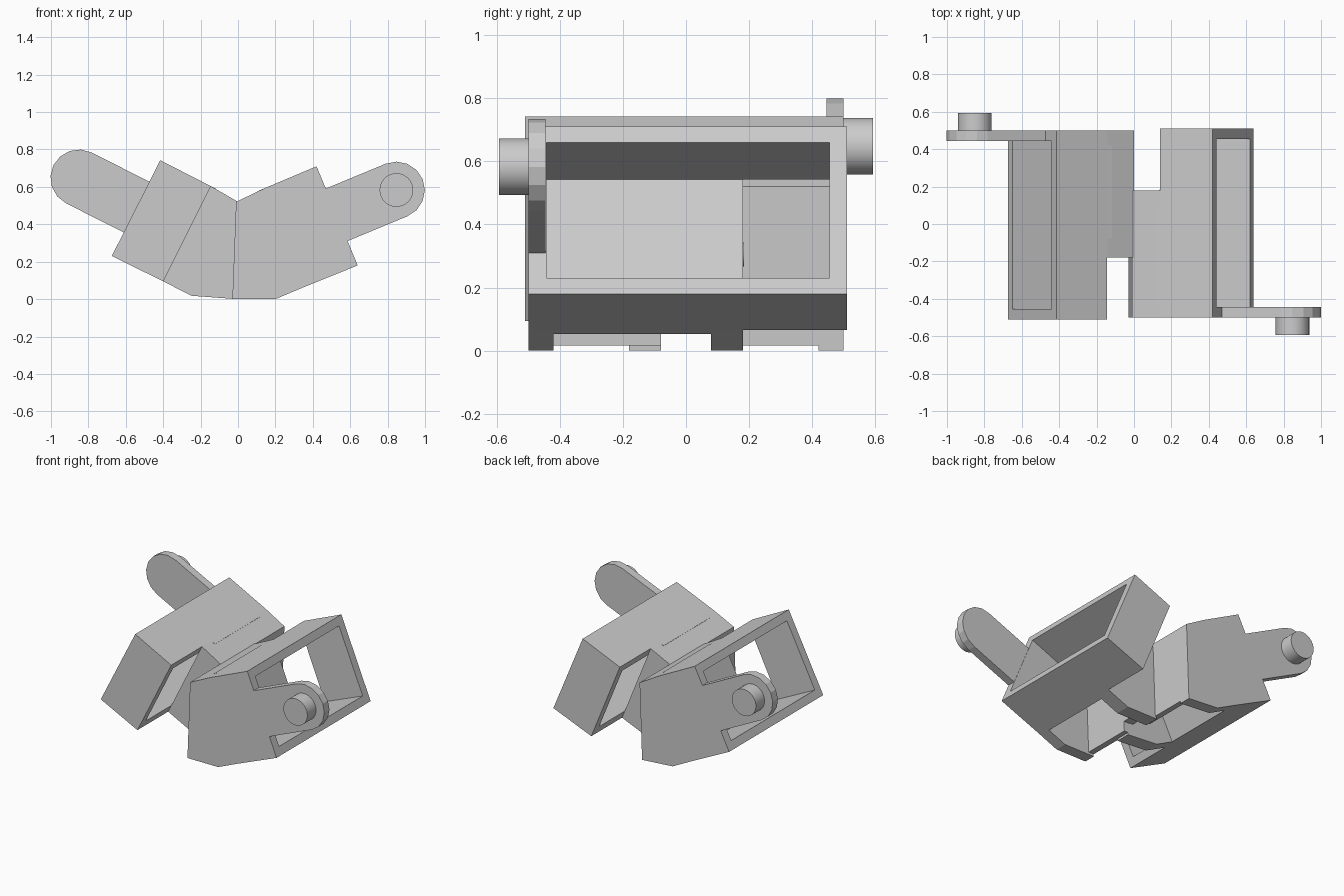
import bpy, bmesh, math
from mathutils import Vector, Matrix

cube = bpy.data.objects.get("Cube")
if cube:
    bpy.data.objects.remove(cube, do_unlink=True)

grey = bpy.data.materials.new("plain_grey")
grey.use_nodes = True
grey.diffuse_color = (0.6, 0.6, 0.6, 1)
grey.node_tree.nodes["Principled BSDF"].inputs["Base Color"].default_value = (0.6, 0.6, 0.6, 1)

# The second link is the first one tilted slightly and turned half way round
LINKS = {
    "left": Matrix.Identity(4),
    "right": (Matrix.Rotation(math.pi, 4, "Z")
              @ Matrix.Translation((0.05, 0, 0.003))
              @ Matrix.Rotation(-0.075, 4, "Y")),
}


def prism(name, profile, y0, y1, place, smooth=False):
    """Extrude an x-z profile from y0 to y1."""
    bm = bmesh.new()
    face = bm.faces.new([bm.verts.new((p[0], y0, p[1])) for p in profile])
    new = bmesh.ops.extrude_face_region(bm, geom=[face])["geom"]
    bmesh.ops.translate(bm, vec=(0, y1 - y0, 0),
                        verts=[g for g in new if isinstance(g, bmesh.types.BMVert)])
    bmesh.ops.recalc_face_normals(bm, faces=bm.faces)
    bm.transform(place)
    mesh = bpy.data.meshes.new(name)
    bm.to_mesh(mesh)
    bm.free()
    mesh.materials.append(grey)
    obj = bpy.data.objects.new(name, mesh)
    bpy.context.collection.objects.link(obj)
    if smooth:
        bpy.ops.object.select_all(action="DESELECT")
        obj.select_set(True)
        bpy.context.view_layer.objects.active = obj
        bpy.ops.object.shade_smooth_by_angle(angle=math.radians(30))


def arc(centre, radius, start, end, steps):
    return [centre + radius * Vector((math.cos(a), math.sin(a)))
            for a in (start + (end - start) * i / steps for i in range(steps + 1))]


# Corners of the frame and of the hollow middle block, in the x-z plane
top_out, low_out = Vector((0.42, 0.71)), Vector((0.64, 0.18))
low_in, top_in = Vector((0.355, 0.065)), Vector((0.14, 0.592))
nose_top, nose_low = Vector((-0.01, 0.52)), Vector((-0.03, 0.0))
keel = Vector((0.2, 0.0))
block = [top_in, nose_top, nose_low, keel, low_in]
rim = 0.095
tilt = math.radians(22.5)
along = Vector((math.cos(tilt), math.sin(tilt)))
across = Vector((-along.y, along.x))
pivot = Vector((0.847, 0.583))
root = pivot - 0.36 * along

for side, place in LINKS.items():
    # Open rectangular frame
    outline = [top_out, low_out, low_in, top_in]
    for end, y0, y1 in (("front", -0.5, -0.443), ("back", 0.455, 0.51)):
        prism(f"{side}_frame_{end}", outline, y0, y1, place)
    prism(f"{side}_frame_top", [top_out, top_out.lerp(low_out, rim),
          top_in.lerp(low_in, rim), top_in], -0.443, 0.455, place)
    prism(f"{side}_frame_bottom", [low_out.lerp(top_out, rim), low_out,
          low_in, low_in.lerp(top_in, rim)], -0.443, 0.455, place)

    # Hollow middle block: cheek, rail, roof, nose wall and back panel
    prism(f"{side}_cheek", block, -0.5, -0.42, place)
    prism(f"{side}_rail", block, 0.08, 0.18, place)
    drop, inset = Vector((0, -0.05)), Vector((0.04, 0))
    prism(f"{side}_roof", [top_in, nose_top, nose_top + drop, top_in + drop],
          -0.42, 0.08, place)
    for part, height, y0, y1 in (("nose_wall", 0.03, -0.42, -0.08),
                                 ("nose_notch", 0.16, -0.08, 0.08)):
        low = nose_low.lerp(nose_top, height)
        prism(f"{side}_{part}", [nose_top, low, low + inset, nose_top + inset],
              y0, y1, place)
    prism(f"{side}_back_panel", [top_in, low_in, low_in - 0.03 * along,
          top_in - 0.03 * along], -0.42, 0.08, place)

    # Small peg end on the rail
    prism(f"{side}_peg", arc(Vector((0.174, 0.305)), 0.038, 0, math.tau * 23 / 24, 23),
          0.178, 0.184, place, True)

    # Rounded arm with its pivot pin
    tip = arc(pivot, 0.152, tilt - math.pi / 2, tilt + math.pi / 2, 8)
    prism(f"{side}_arm", [root + 0.152 * across, root - 0.152 * across] + tip,
          -0.5, -0.445, place)
    prism(f"{side}_pin", arc(pivot, 0.09, 0, math.tau * 31 / 32, 31),
          -0.593, -0.498, place, True)
